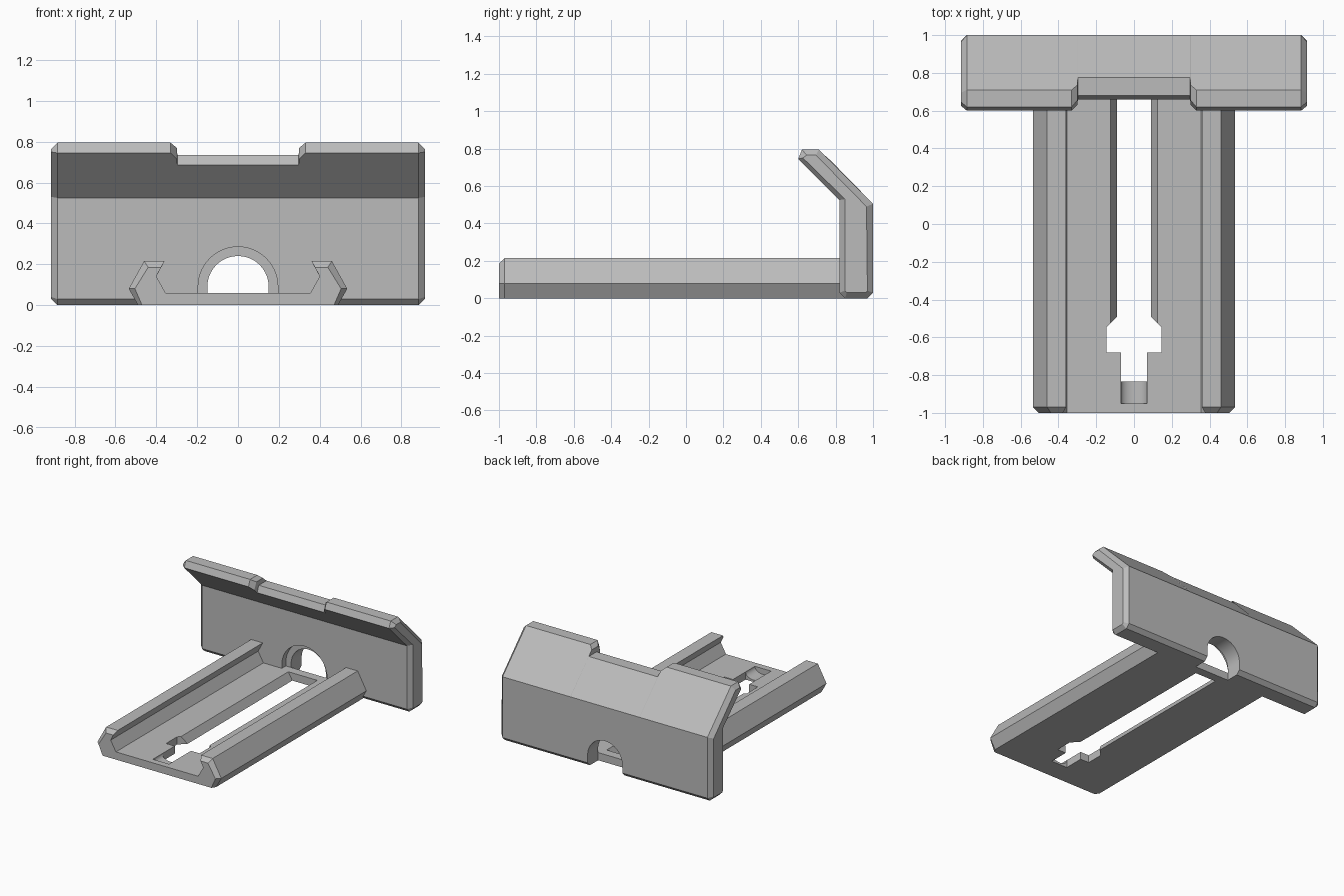
import bpy, math

cube = bpy.data.objects.get("Cube")
if cube:
    bpy.data.objects.remove(cube, do_unlink=True)

grey = bpy.data.materials.new("plain_grey")
grey.use_nodes = True
tint = (0.5, 0.5, 0.5, 1)
grey.diffuse_color = tint
grey.node_tree.nodes["Principled BSDF"].inputs["Base Color"].default_value = tint


def loft(name, rings):
    """Closed solid through rings that share one point count."""
    n = len(rings[0])
    verts = [p for ring in rings for p in ring]
    faces = [tuple(range(n)), tuple(range(len(verts) - n, len(verts)))]
    for r in range(len(rings) - 1):
        a, b = r * n, (r + 1) * n
        for i in range(n):
            j = (i + 1) % n
            faces.append((a + i, a + j, b + j, b + i))
    mesh = bpy.data.meshes.new(name)
    mesh.from_pydata(verts, [], faces)
    mesh.materials.append(grey)
    ob = bpy.data.objects.new(name, mesh)
    bpy.context.collection.objects.link(ob)
    bpy.ops.object.select_all(action='DESELECT')
    ob.select_set(True)
    bpy.context.view_layer.objects.active = ob
    bpy.ops.object.mode_set(mode='EDIT')
    bpy.ops.mesh.select_all(action='SELECT')
    bpy.ops.mesh.normals_make_consistent(inside=False)
    bpy.ops.object.mode_set(mode='OBJECT')
    return ob


def cut(ob, cutters):
    """Subtract the cutters, then remove them."""
    bpy.ops.object.select_all(action='DESELECT')
    ob.select_set(True)
    bpy.context.view_layer.objects.active = ob
    for c in cutters:
        mod = ob.modifiers.new("cut", 'BOOLEAN')
        mod.operation = 'DIFFERENCE'
        mod.solver = 'EXACT'
        mod.object = c
        bpy.ops.object.modifier_apply(modifier=mod.name)
        bpy.data.objects.remove(c, do_unlink=True)
    bpy.ops.object.shade_smooth_by_angle(angle=math.radians(20))


def mirrored(half):
    return half + [(-x, z) for x, z in reversed(half)]


# Back plate with the forward-leaning lip: profiles in (y, z)
base = [(0.82, 0.03), (0.85, 0), (0.97, 0), (1, 0.03), (1, 0.505)]
full = base + [(0.71, 0.795), (0.62, 0.795), (0.60, 0.745), (0.82, 0.525)]
edge = base + [(0.735, 0.77), (0.655, 0.77), (0.63, 0.715), (0.82, 0.525)]
notch = base + [(0.775, 0.735), (0.68, 0.735), (0.66, 0.685), (0.82, 0.525)]
end = [(0.85, 0.04), (0.86, 0.03), (0.96, 0.03), (0.97, 0.04), (0.965, 0.49),
       (0.695, 0.765), (0.645, 0.765), (0.625, 0.75), (0.85, 0.53)]
half = [(0.915, end), (0.885, full), (0.33, full), (0.30, edge), (0.297, notch)]
stations = half + [(-x, p) for x, p in reversed(half)]
plate = loft("back_plate", [[(x, y, z) for y, z in p] for x, p in stations])


def arch(radius, y0, y1):
    """Arched cutter, open at the bottom."""
    steps = 40
    pts = [(radius * math.cos(math.pi * i / steps),
            0.09 + radius * math.sin(math.pi * i / steps)) for i in range(steps + 1)]
    pts += [(-radius, -0.1), (radius, -0.1)]
    return loft("arch_cutter", [[(x, y, z) for x, z in pts] for y in (y0, y1)])


# Arched opening with a wider recess at the front
cut(plate, [arch(0.15, 0.7, 1.1), arch(0.195, 0.7, 0.87)])

# Sliding tray with undercut side rails, bevelled at the front end
rail = mirrored([(0.49, 0), (0.535, 0.08), (0.46, 0.215),
                 (0.36, 0.215), (0.40, 0.14), (0.355, 0.06)])
tip = mirrored([(0.47, 0), (0.505, 0.08), (0.44, 0.185),
                (0.377, 0.185), (0.40, 0.14), (0.355, 0.06)])
tray = loft("tray", [[(x, y, z) for x, z in p]
                     for y, p in ((-1, tip), (-0.97, rail), (0.87, rail))])

# Long keyhole slot with sloping sides
foot = [(0.145, -0.545), (0.145, -0.68), (0.07, -0.68), (0.07, -0.835)]
low = mirrored([(0.088, 0.8), (0.088, -0.49)] + foot)
high = mirrored([(0.128, 0.8), (0.128, -0.528)] + foot)
slot = loft("slot_cutter", [[(x, y, z) for x, y in p]
                            for z, p in ((-0.005, low), (0.065, high))])

# Rounded groove in front of the slot
arc = [(0.07 * math.cos(math.pi * i / 24), 0.06 - 0.045 * math.sin(math.pi * i / 24))
       for i in range(25)]
arc += [(-0.07, 0.1), (0.07, 0.1)]
groove = loft("groove_cutter", [[(x, y, z) for x, z in arc] for y in (-0.95, -0.82)])
cut(tray, [slot, groove])
